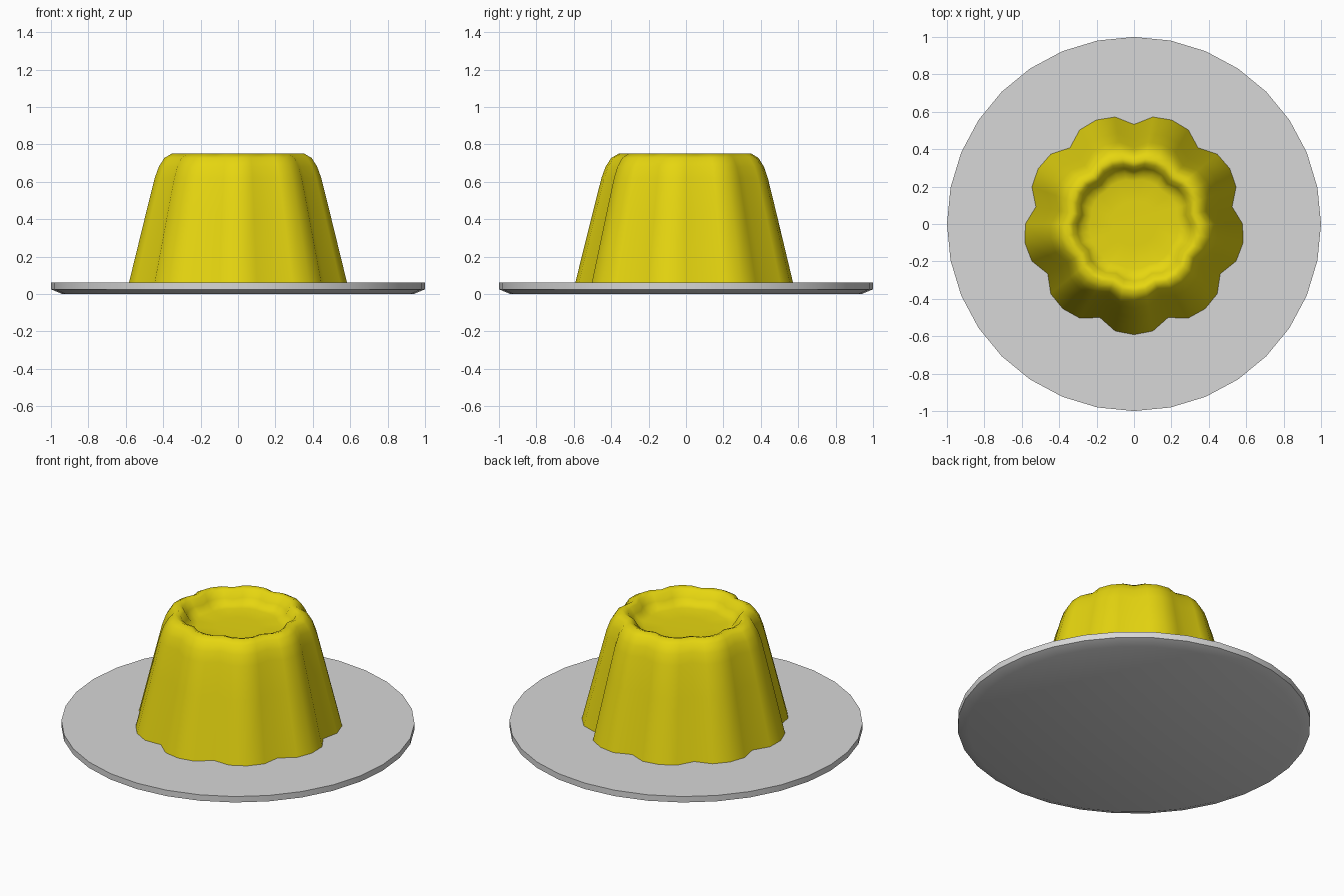
import bpy
import bmesh
import math

if "Cube" in bpy.data.objects:
    bpy.data.objects.remove(bpy.data.objects["Cube"], do_unlink=True)


def make_material(name, colour):
    mat = bpy.data.materials.new(name)
    mat.use_nodes = True
    mat.diffuse_color = colour
    mat.node_tree.nodes["Principled BSDF"].inputs["Base Color"].default_value = colour
    mat.roughness = 0.5
    return mat


def lathe(name, profile, segments, mat, smooth_angle, flute=(0,)):
    """Loft rings of (radius, height, flute depth); the flute pattern repeats around."""
    bm = bmesh.new()
    rings = []
    for radius, z, depth in profile:
        ring = []
        for i in range(segments):
            a = math.pi / 2 + math.tau * i / segments
            r = radius * (1 - depth * flute[i % len(flute)])
            ring.append(bm.verts.new((r * math.cos(a), r * math.sin(a), z)))
        rings.append(ring)
    for low, high in zip(rings, rings[1:]):
        for i in range(segments):
            j = (i + 1) % segments
            bm.faces.new((low[i], low[j], high[j], high[i]))
    bm.faces.new(rings[0][::-1])
    bm.faces.new(rings[-1])
    bmesh.ops.recalc_face_normals(bm, faces=bm.faces)
    mesh = bpy.data.meshes.new(name)
    bm.to_mesh(mesh)
    bm.free()
    mesh.materials.append(mat)
    obj = bpy.data.objects.new(name, mesh)
    bpy.context.collection.objects.link(obj)
    bpy.ops.object.select_all(action="DESELECT")
    obj.select_set(True)
    bpy.context.view_layer.objects.active = obj
    bpy.ops.object.shade_smooth_by_angle(angle=math.radians(smooth_angle))
    return obj


plate_grey = make_material("plate grey", (0.68, 0.68, 0.68, 1))
jelly_yellow = make_material("jelly yellow", (0.79, 0.67, 0.005, 1))

# Round plate with a chamfered underside
lathe("plate", [(0.94, 0, 0), (1, 0.025, 0), (1, 0.062, 0)], 32, plate_grey, 30)

# Nine-lobed moulded jelly with a rounded rim and a sunken top
jelly_profile = [
    (0.592, 0.06, 0.10),
    (0.50, 0.43, 0.095),
    (0.452, 0.62, 0.095),
    (0.43, 0.68, 0.09),
    (0.40, 0.727, 0.085),
    (0.36, 0.75, 0.08),
    (0.33, 0.74, 0.08),
    (0.305, 0.70, 0.08),
    (0.28, 0.672, 0.07),
    (0.24, 0.662, 0.04),
    (0.12, 0.66, 0),
]
lathe("jelly", jelly_profile, 36, jelly_yellow, 60, flute=(1, 0.18, 0, 0.18))
